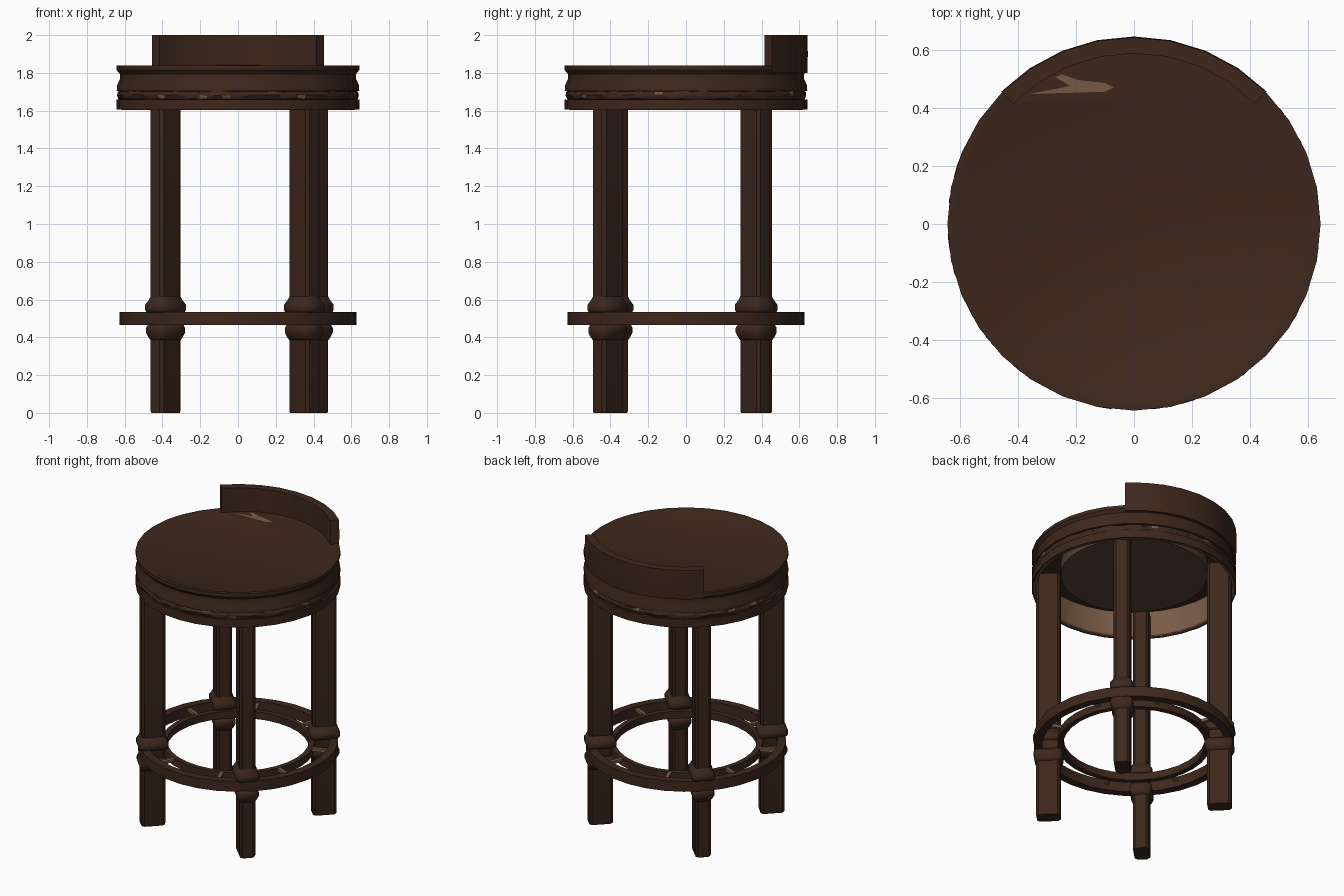
import bpy, bmesh, math, random
from mathutils import Matrix, Vector

if "Cube" in bpy.data.objects:
    bpy.data.objects.remove(bpy.data.objects["Cube"])

random.seed(4)
SIDES = 32


def material(name, rgb):
    m = bpy.data.materials.new(name)
    m.diffuse_color = (*rgb, 1)
    m.use_nodes = True
    m.node_tree.nodes["Principled BSDF"].inputs["Base Color"].default_value = m.diffuse_color
    return m


DARK = material("dark brown wood", (0.047, 0.0205, 0.012))
LIGHT = material("light brown lining", (0.19, 0.105, 0.062))
PANEL = material("mid brown panel", (0.095, 0.056, 0.036))


def finish(name, bm, mat, angle=35):
    bmesh.ops.recalc_face_normals(bm, faces=bm.faces)
    me = bpy.data.meshes.new(name)
    bm.to_mesh(me)
    bm.free()
    me.materials.append(mat)
    ob = bpy.data.objects.new(name, me)
    bpy.context.collection.objects.link(ob)
    bpy.ops.object.select_all(action='DESELECT')
    ob.select_set(True)
    bpy.context.view_layer.objects.active = ob
    bpy.ops.object.shade_smooth_by_angle(angle=math.radians(angle))
    return ob


def lathe(name, profile, mat, closed=True, start=0.0, end=360.0, steps=SIDES, jitter=0.0):
    """Sweep an (r, z) profile around z; partial sweeps get end caps."""
    bm = bmesh.new()
    full = end - start >= 360
    rings = []
    for i in range(steps if full else steps + 1):
        a = math.radians(start + (end - start) * i / steps)
        ring = []
        for r, z in profile:
            r += random.uniform(-jitter, jitter)
            z += random.uniform(-jitter, jitter)
            ring.append(bm.verts.new((r * math.cos(a), r * math.sin(a), z)))
        rings.append(ring)
    n = len(profile)
    for i in range(steps):
        a, b = rings[i], rings[(i + 1) % len(rings)]
        for j in range(n if closed else n - 1):
            k = (j + 1) % n
            bm.faces.new((a[j], b[j], b[k], a[k]))
    if not full:
        bm.faces.new(rings[0])
        bm.faces.new(rings[-1])
    bmesh.ops.remove_doubles(bm, verts=bm.verts, dist=1e-5)
    return finish(name, bm, mat)


def loft(name, sections, angle, pos, mat, smooth=35):
    """Stack chamfered rectangles (z, half_radial, half_tangential) turned by angle at pos."""
    bm = bmesh.new()
    rings = []
    for z, hx, hy in sections:
        c = 0.016
        pts = [(hx, hy - c), (hx - c, hy), (c - hx, hy), (-hx, hy - c),
               (-hx, c - hy), (c - hx, -hy), (hx - c, -hy), (hx, c - hy)]
        rings.append([bm.verts.new((x, y, z)) for x, y in pts])
    for a, b in zip(rings, rings[1:]):
        for j in range(8):
            k = (j + 1) % 8
            bm.faces.new((a[j], a[k], b[k], b[j]))
    bm.faces.new(rings[0])
    bm.faces.new(rings[-1])
    bmesh.ops.rotate(bm, verts=bm.verts, matrix=Matrix.Rotation(math.radians(angle), 3, 'Z'))
    bmesh.ops.translate(bm, verts=bm.verts, vec=(*pos, 0))
    return finish(name, bm, mat, smooth)


# Seat: moulded edge, flat top with a faint lip, hollow underside
lathe("seat", [(0, 1.83), (0.60, 1.83), (0.615, 1.838), (0.642, 1.838), (0.642, 1.815),
               (0.626, 1.795), (0.626, 1.765), (0.64, 1.735), (0.642, 1.705), (0.615, 1.70),
               (0.615, 1.785), (0, 1.785)], DARK, closed=False)

# Round panel under the seat
lathe("underside_panel", [(0, 1.70), (0.46, 1.70), (0.46, 1.79), (0, 1.79)], PANEL, closed=False)

# Rough rope-like trim between seat and apron, with a few worn pale spots
trim = lathe("seat_trim", [(0.62, 1.708), (0.632, 1.70), (0.638, 1.682), (0.632, 1.664),
                           (0.62, 1.656)], DARK, steps=96, jitter=0.004)
trim.data.materials.append(LIGHT)
for p in trim.data.polygons:
    if random.random() < 0.04:
        p.material_index = 1

# Apron ring with a paler inner lining
lathe("apron", [(0.642, 1.605), (0.642, 1.66), (0.618, 1.66), (0.618, 1.605)], DARK)
lathe("apron_lining", [(0.630, 1.604), (0.618, 1.604), (0.613, 1.61), (0.613, 1.784)],
      LIGHT, closed=False)

# Low curved back rest spanning a quarter turn
lathe("back_rest", [(0.587, 1.80), (0.642, 1.80), (0.645, 1.90), (0.642, 2.0), (0.587, 2.0)],
      DARK, start=45, end=135, steps=8)


# Shallow ramp from the chord line up to the back rest, with a worn pale patch
def sheet(name, points, lift, mat):
    bm = bmesh.new()
    bm.faces.new([bm.verts.new(Vector((x, y, 1.831 + lift + 0.06 * (y - 0.417))))
                  for x, y in points])
    finish(name, bm, mat)


sheet("back_ramp", [(0.59 * math.cos(math.radians(45 + 11.25 * i)),
                     0.59 * math.sin(math.radians(45 + 11.25 * i))) for i in range(9)], 0, DARK)
sheet("worn_patch", [(-0.36, 0.447), (-0.10, 0.455), (-0.07, 0.47), (-0.10, 0.485),
                     (-0.19, 0.495), (-0.25, 0.515), (-0.27, 0.505), (-0.22, 0.475)], 0.002, LIGHT)

# Foot rail: outer hoop, inner hoop and short spokes
lathe("foot_rail_outer", [(0.628, 0.465), (0.628, 0.535), (0.575, 0.535), (0.575, 0.465)], DARK)
lathe("foot_rail_inner", [(0.48, 0.475), (0.48, 0.525), (0.445, 0.525), (0.445, 0.475)], DARK)
for i in range(8):
    bm = bmesh.new()
    bmesh.ops.create_cube(bm, size=1, matrix=Matrix.Rotation(math.radians(22.5 + 45 * i), 4, 'Z')
                          @ Matrix.Translation((0.527, 0, 0.515))
                          @ Matrix.Diagonal((0.11, 0.025, 0.02, 1)))
    finish(f"foot_rail_spoke_{i + 1}", bm, LIGHT)

# Four slightly uneven legs on the diagonals, with collars above and below the rail
LEGS = (("back_right", 45, (0.40, 0.365)), ("back_left", 135, (-0.382, 0.378)),
        ("front_left", 225, (-0.385, -0.385)), ("front_right", 315, (0.35, -0.415)))
for name, ang, pos in LEGS:
    loft(name + "_leg", [(0, 0.074, 0.046), (0.01, 0.076, 0.05), (1.74, 0.076, 0.05)],
         ang, pos, DARK)
    loft(name + "_lower_collar", [(0.385, 0.076, 0.05), (0.40, 0.082, 0.06), (0.425, 0.09, 0.07),
                                  (0.45, 0.09, 0.07), (0.468, 0.083, 0.062)], ang, pos, DARK, 60)
    loft(name + "_upper_collar", [(0.532, 0.088, 0.068), (0.545, 0.094, 0.073),
                                  (0.572, 0.094, 0.073), (0.595, 0.082, 0.06),
                                  (0.615, 0.076, 0.05)], ang, pos, DARK, 60)
